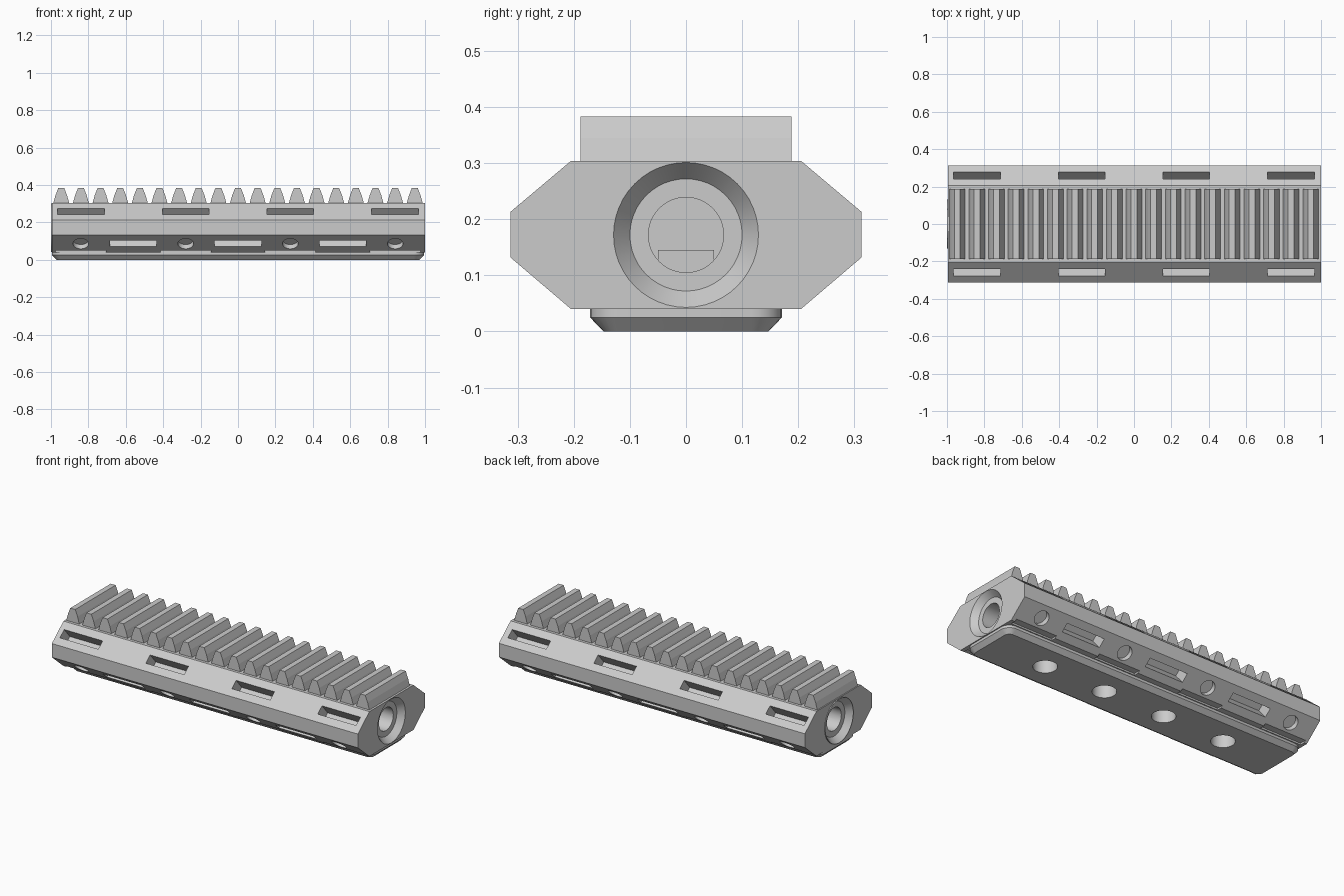
import bpy, bmesh, math
from mathutils import Matrix, Vector

if "Cube" in bpy.data.objects:
    bpy.data.objects.remove(bpy.data.objects["Cube"])


def make(name, bm):
    bmesh.ops.recalc_face_normals(bm, faces=bm.faces)
    me = bpy.data.meshes.new(name)
    bm.to_mesh(me)
    bm.free()
    ob = bpy.data.objects.new(name, me)
    bpy.context.collection.objects.link(ob)
    return ob


def prism(name, pts, direction):
    """Extrude a closed loop of 3D points along a direction."""
    bm = bmesh.new()
    f = bm.faces.new([bm.verts.new(p) for p in pts])
    r = bmesh.ops.extrude_face_region(bm, geom=[f])
    verts = [v for v in r['geom'] if isinstance(v, bmesh.types.BMVert)]
    bmesh.ops.translate(bm, verts=verts, vec=Vector(direction))
    return make(name, bm)


def box(name, loc, size, rot_x=0.0):
    bm = bmesh.new()
    m = (Matrix.Translation(loc) @ Matrix.Rotation(rot_x, 4, 'X')
         @ Matrix.Diagonal((*size, 1)))
    bmesh.ops.create_cube(bm, size=1, matrix=m)
    return make(name, bm)


def cone(name, loc, r1, r2, depth, axis='Z', angle=0.0):
    bm = bmesh.new()
    m = Matrix.Translation(loc) @ Matrix.Rotation(angle, 4, 'Y' if axis == 'X' else 'X')
    bmesh.ops.create_cone(bm, cap_ends=True, segments=48, radius1=r1,
                          radius2=r2, depth=depth, matrix=m)
    return make(name, bm)


def boolean(target, other, op='DIFFERENCE'):
    mod = target.modifiers.new("cut", 'BOOLEAN')
    mod.operation, mod.object, mod.solver = op, other, 'EXACT'
    bpy.context.view_layer.objects.active = target
    bpy.ops.object.modifier_apply(modifier=mod.name)
    bpy.data.objects.remove(other)


ZC = 0.172                     # bore centre height
SLOPE = math.atan2(0.092, 0.108)

# Octagonal body with a thin boss on the left end
half = [(0.205, 0.04), (0.313, 0.132), (0.313, 0.213), (0.205, 0.304)]
outline = half + [(-y, z) for y, z in reversed(half)]
body = prism("body", [(-0.994, y, z) for y, z in outline], (1.994, 0, 0))
H = math.pi / 2
boolean(body, cone("boss", (-0.99, 0, ZC), 0.13, 0.13, 0.02, 'X', H), 'UNION')

# Bore, counterbore and countersink at each end
for s in (-1, 1):
    boolean(body, cone("sink", (s * 0.985, 0, ZC), 0.10, 0.125 + 0.0083, 0.04, 'X', s * H))
    boolean(body, cone("bore", (s * 0.55, 0, ZC), 0.067, 0.067, 0.95, 'X', H))

# Slots, round pockets and bottom edge notches on both sides
for s in (-1, 1):
    for x in (-0.84, -0.28, 0.28, 0.84):
        boolean(body, box("slot", (x, s * 0.259, 0.258), (0.25, 0.052, 0.16), -s * SLOPE))
        boolean(body, cone("pocket", (x, s * 0.259, 0.086), 0.042, 0.042, 0.06,
                           'Z', s * SLOPE))
        boolean(body, box("notch", (x, s * 0.197, 0.04), (0.27, 0.04, 0.02)))
    for x in (-0.56, 0, 0.56):
        boolean(body, box("slot", (x, s * 0.259, 0.088), (0.25, 0.052, 0.16), s * SLOPE))


# Base plate: rounded rectangle rings with a chamfered lower edge
def ring(bm, hx, hy, z, r):
    vs = []
    for k, (sx, sy) in enumerate([(1, 1), (-1, 1), (-1, -1), (1, -1)]):
        for i in range(7):
            a = (k + i / 6) * H
            vs.append(bm.verts.new((sx * (hx - r) + r * math.cos(a),
                                    sy * (hy - r) + r * math.sin(a), z)))
    return vs


bm = bmesh.new()
rings = [ring(bm, 0.970, 0.147, 0.0, 0.030), ring(bm, 0.994, 0.171, 0.025, 0.054),
         ring(bm, 0.994, 0.171, 0.041, 0.054)]
for a, b in zip(rings, rings[1:]):
    for i in range(len(a)):
        j = (i + 1) % len(a)
        bm.faces.new((a[i], a[j], b[j], b[i]))
bm.faces.new(rings[0])
bm.faces.new(rings[-1])
plate = make("base_plate", bm)

# Raised inner rib of the plate, visible through the bore
boolean(plate, box("rib", (0, 0, 0.09), (1.5, 0.10, 0.11)), 'UNION')

# Mounting holes from below
for x in (-0.6, -0.2, 0.2, 0.6):
    for ob in (plate, body):
        boolean(ob, cone("hole", (x, 0, 0.06), 0.064, 0.064, 0.2))

grey = bpy.data.materials.new("plate_grey")
grey.diffuse_color = (0.62, 0.62, 0.62, 1)
grey.use_nodes = True
grey.node_tree.nodes["Principled BSDF"].inputs["Base Color"].default_value = grey.diffuse_color
plate.data.materials.clear()
plate.data.materials.append(grey)

# Rack teeth along the top
flank = [(0.043, 0.302), (0.031, 0.345), (0.016, 0.383)]
tooth = flank + [(-x, z) for x, z in reversed(flank)]
for i in range(19):
    cx = (i - 9) * 0.105
    prism(f"rack_tooth_{i + 1}", [(cx + x, -0.188, z) for x, z in tooth], (0, 0.376, 0))

# Keep round walls smooth and edges sharp
bpy.ops.object.select_all(action='DESELECT')
for ob in (body, plate):
    ob.select_set(True)
bpy.context.view_layer.objects.active = body
bpy.ops.object.shade_smooth_by_angle(angle=math.radians(25))
